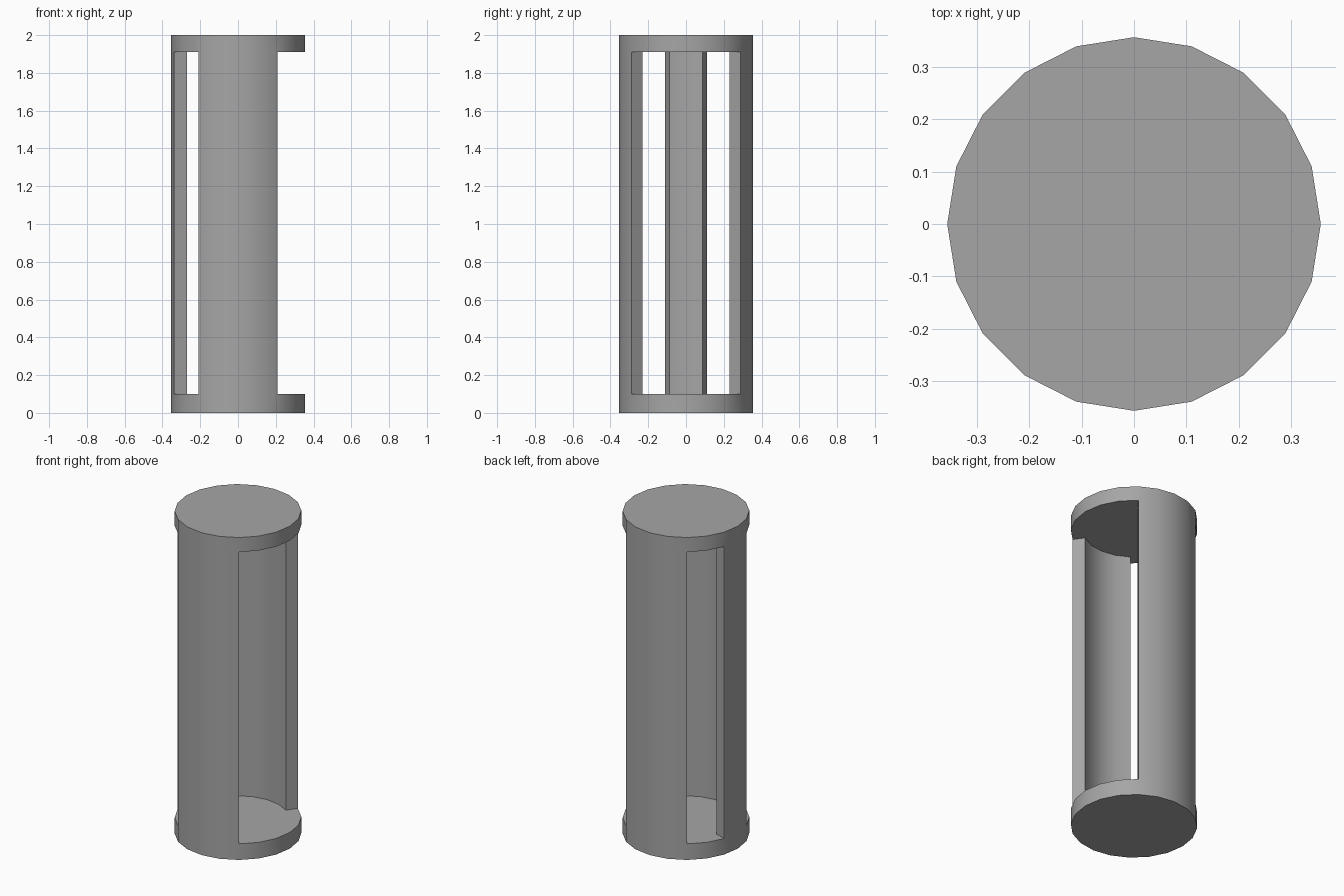
import bpy, bmesh
from math import cos, sin, tau, radians

cube = bpy.data.objects.get("Cube")
if cube:
    bpy.data.objects.remove(cube, do_unlink=True)

SIDES = 20
R_OUT, R_IN = 0.356, 0.284
FLOOR, CEILING, TOP = 0.10, 1.91, 2.0
# Segments that carry a wall: back panel, narrow side pillar, front panel
WALLS = {*range(3, 7), *range(9, 11), *range(13, 17)}

grey = bpy.data.materials.new("grey")
grey.use_nodes = True
colour = (0.38, 0.38, 0.38, 1)
grey.diffuse_color = colour
grey.node_tree.nodes["Principled BSDF"].inputs["Base Color"].default_value = colour

bm = bmesh.new()


def ring(radius, z):
    return [bm.verts.new((radius * cos(tau * i / SIDES), radius * sin(tau * i / SIDES), z))
            for i in range(SIDES)]


def quad(a, b, i):
    """Face joining two rings along segment i."""
    j = (i + 1) % SIDES
    bm.faces.new((a[i], a[j], b[j], b[i]))


base, floor_out, ceil_out, top = (ring(R_OUT, z) for z in (0, FLOOR, CEILING, TOP))
floor_in, ceil_in = ring(R_IN, FLOOR), ring(R_IN, CEILING)

# Disc faces of the two end caps
for loop in (base, top, floor_in, ceil_in):
    bm.faces.new(loop)

for i in range(SIDES):
    # Cap rims
    quad(base, floor_out, i)
    quad(ceil_out, top, i)
    if i in WALLS:
        # Curved wall, outside and inside
        quad(floor_out, ceil_out, i)
        quad(floor_in, ceil_in, i)
    else:
        # Open sill and lintel
        quad(floor_out, floor_in, i)
        quad(ceil_out, ceil_in, i)
    # Radial end face wherever a wall starts or stops
    if (i in WALLS) != ((i - 1) % SIDES in WALLS):
        bm.faces.new((floor_out[i], ceil_out[i], ceil_in[i], floor_in[i]))

bmesh.ops.recalc_face_normals(bm, faces=bm.faces)
mesh = bpy.data.meshes.new("slotted_cylinder")
bm.to_mesh(mesh)
bm.free()
mesh.materials.append(grey)

body = bpy.data.objects.new("slotted_cylinder", mesh)
bpy.context.collection.objects.link(body)
bpy.ops.object.select_all(action="DESELECT")
body.select_set(True)
bpy.context.view_layer.objects.active = body
bpy.ops.object.shade_smooth_by_angle(angle=radians(30))
